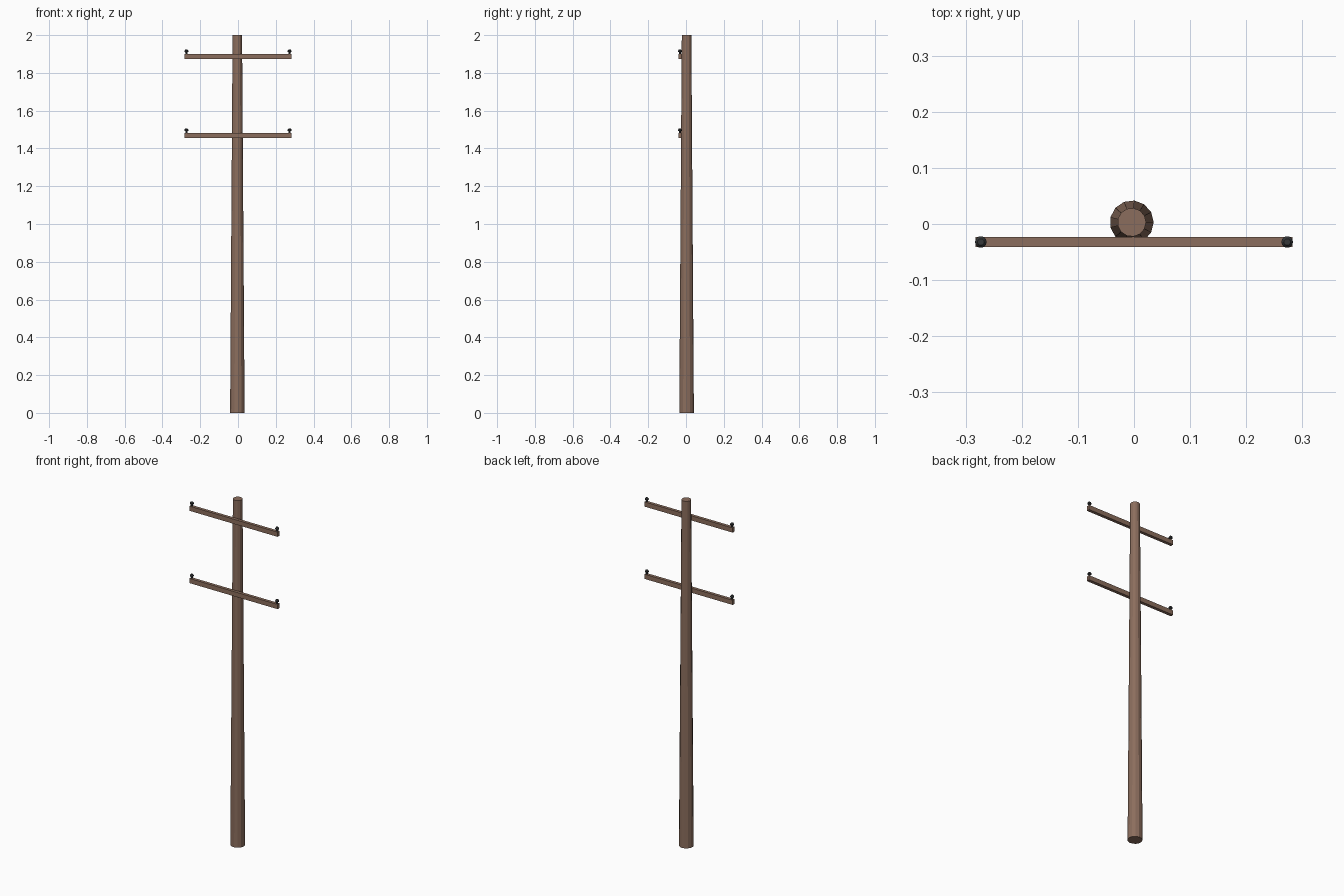
import bpy, bmesh, math

if "Cube" in bpy.data.objects:
    bpy.data.objects.remove(bpy.data.objects["Cube"])


def material(name, rgb):
    m = bpy.data.materials.new(name)
    m.diffuse_color = (*rgb, 1)
    m.use_nodes = True
    m.node_tree.nodes["Principled BSDF"].inputs["Base Color"].default_value = m.diffuse_color
    return m


wood = material("brown wood", (0.26, 0.155, 0.11))
dark = material("dark ceramic", (0.035, 0.038, 0.04))


def lathe(name, profile, sides, loc, mat):
    """Closed faceted solid from (radius, z) rings."""
    bm = bmesh.new()
    rings = [[bm.verts.new((r * math.cos(2 * math.pi * i / sides),
                            r * math.sin(2 * math.pi * i / sides), z))
              for i in range(sides)] for r, z in profile]
    for a, b in zip(rings, rings[1:]):
        for i in range(sides):
            j = (i + 1) % sides
            bm.faces.new((a[i], a[j], b[j], b[i]))
    bm.faces.new(rings[0][::-1])
    bm.faces.new(rings[-1])
    me = bpy.data.meshes.new(name)
    bm.to_mesh(me)
    bm.free()
    me.materials.append(mat)
    ob = bpy.data.objects.new(name, me)
    ob.location = loc
    bpy.context.collection.objects.link(ob)


# Tapered pole
lathe("pole", [(0.039, 0), (0.0255, 2)], 13, (-0.004, 0.003, 0), wood)

# Crossarms on the front, each with an insulator near both ends
ARM_Y = -0.032
insulator = [(0.005, -0.002), (0.005, 0.009), (0.0105, 0.012),
             (0.0105, 0.018), (0.006, 0.024)]
for level, z in (("lower", 1.468), ("upper", 1.886)):
    bpy.ops.mesh.primitive_cube_add(size=1, location=(0, ARM_Y, z))
    arm = bpy.context.object
    arm.name = level + "_crossarm"
    arm.scale = (0.565, 0.018, 0.027)
    arm.data.materials.append(wood)
    for side, x in (("left", -0.273), ("right", 0.273)):
        lathe(f"{level}_{side}_insulator", insulator, 10,
              (x, ARM_Y, z + 0.0135), dark)
